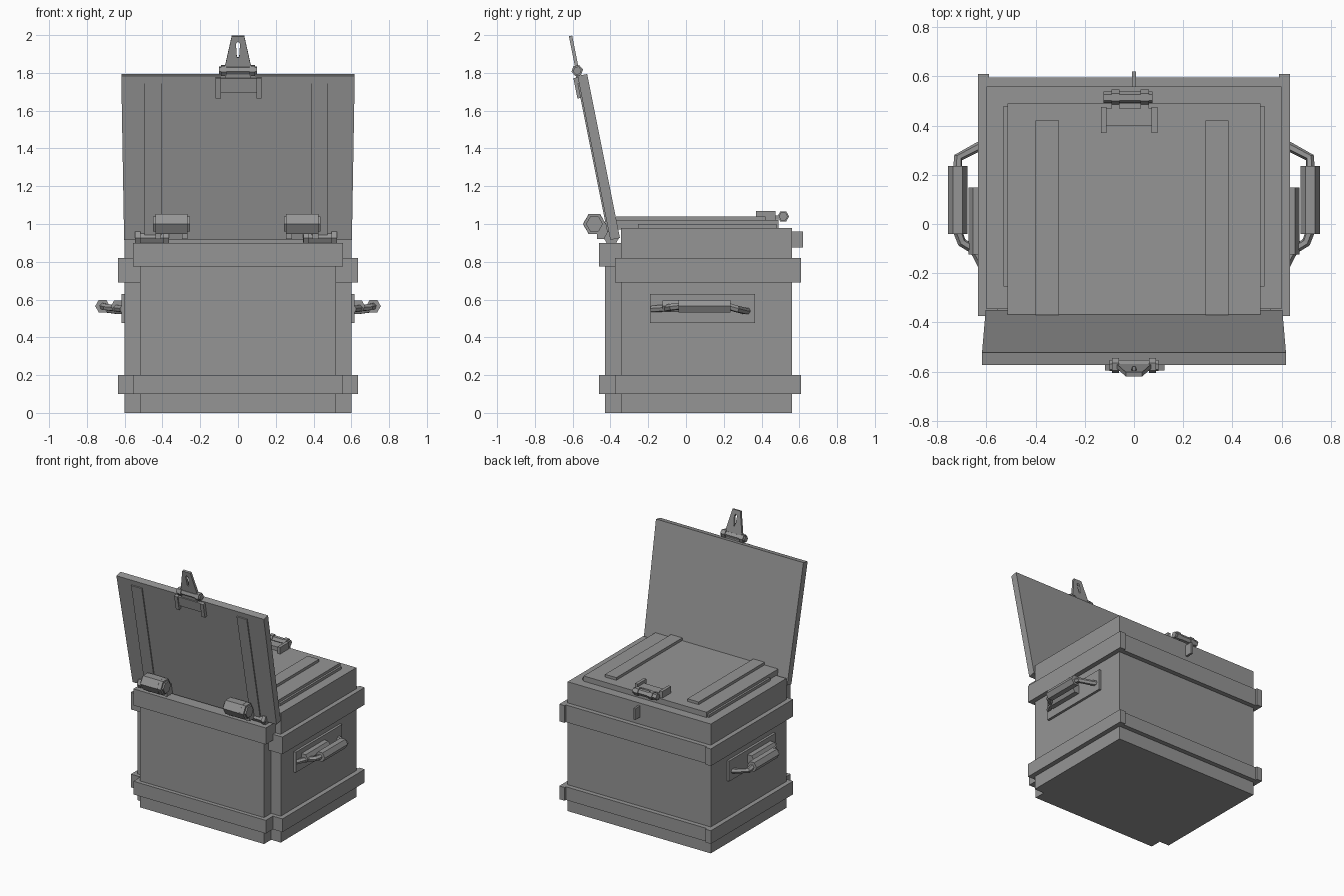
import bpy, bmesh
from math import atan, pi
from mathutils import Matrix, Vector

cube = bpy.data.objects.get("Cube")
if cube:
    bpy.data.objects.remove(cube)

grey = bpy.data.materials.new("grey")
grey.use_nodes = True
COLOUR = (0.3, 0.3, 0.3, 1)
grey.diffuse_color = COLOUR
grey.node_tree.nodes["Principled BSDF"].inputs["Base Color"].default_value = COLOUR

WORLD = Matrix.Identity(4)
# Frame of the open lid: z runs up the lid, -y is its outer face
LID = Matrix.Translation((0, -0.375, 0.921)) @ Matrix.Rotation(atan(0.2), 4, 'X')


def finish(name, bm, matrix=WORLD):
    bmesh.ops.recalc_face_normals(bm, faces=bm.faces)
    mesh = bpy.data.meshes.new(name)
    bm.to_mesh(mesh)
    bm.free()
    mesh.materials.append(grey)
    ob = bpy.data.objects.new(name, mesh)
    ob.matrix_world = matrix
    bpy.context.collection.objects.link(ob)
    return ob


def box(name, x, y, z, matrix=WORLD):
    bm = bmesh.new()
    bmesh.ops.create_cube(bm, size=1)
    for v in bm.verts:
        v.co = [(a + b) / 2 + c * (b - a) for (a, b), c in zip((x, y, z), v.co)]
    return finish(name, bm, matrix)


def prism(name, points, axis, lo, hi, matrix=WORLD):
    """Extrude a 2D outline along axis; outline uses the other two axes in order."""
    bm = bmesh.new()
    verts = []
    for a, b in points:
        co = [a, b]
        co.insert(axis, lo)
        verts.append(bm.verts.new(co))
    face = bm.faces.new(verts)
    out = bmesh.ops.extrude_face_region(bm, geom=[face])["geom"]
    step = Vector((0, 0, 0))
    step[axis] = hi - lo
    bmesh.ops.translate(bm, vec=step, verts=[g for g in out if isinstance(g, bmesh.types.BMVert)])
    return finish(name, bm, matrix)


def barrel(name, axis, centre, radius, lo, hi, matrix=WORLD):
    """Six-sided bar along x or y with a corner pointing sideways."""
    a, b = centre
    ring = [Vector((radius, 0)) for i in range(6)]
    for i, p in enumerate(ring):
        p.rotate(Matrix.Rotation(i * pi / 3, 2))
    return prism(name, [(a + p.x, b + p.y) for p in ring], axis, lo, hi, matrix)


def rod(name, points, radius):
    curve = bpy.data.curves.new(name, 'CURVE')
    curve.dimensions = '3D'
    curve.bevel_depth = radius
    curve.bevel_resolution = 1
    curve.use_fill_caps = True
    spline = curve.splines.new('POLY')
    spline.use_smooth = False
    spline.points.add(len(points) - 1)
    for p, co in zip(spline.points, points):
        p.co = (*co, 1)
    curve.materials.append(grey)
    ob = bpy.data.objects.new(name, curve)
    bpy.context.collection.objects.link(ob)


# Chest body and narrower front panel
box("body", (-0.6, 0.6), (-0.345, 0.56), (0, 0.98))
box("front_panel", (-0.52, 0.52), (-0.43, -0.34), (0, 0.9))

# Bands wrapped around the body and the front panel
for label, side_z, front_z in (("lower", (0.1, 0.2), (0.1, 0.2)),
                               ("upper", (0.69, 0.82), (0.775, 0.9))):
    box(label + "_back_band", (-0.61, 0.61), (0.55, 0.595), side_z)
    box(label + "_front_band", (-0.555, 0.555), (-0.46, -0.43), front_z)
    for side, s in (("left", 1), ("right", -1)):
        name = f"{label}_{side}"
        box(name + "_band", (s * 0.59, s * 0.635), (-0.375, 0.61), side_z)
        box(name + "_band_return", (s * 0.52, s * 0.635), (-0.375, -0.34), side_z)
        box(name + "_front_return", (s * 0.51, s * 0.555), (-0.46, -0.345), front_z)

# Raised top with two battens
box("top_step", (-0.53, 0.53), (-0.255, 0.48), (0.97, 1.0))
box("top_panel", (-0.515, 0.515), (-0.37, 0.49), (0.97, 1.02))
for name, x in (("right_top_batten", (-0.4, -0.305)), ("left_top_batten", (0.29, 0.385))):
    box(name, x, (-0.37, 0.42), (1.01, 1.04))

# Closed latch on the top and its staple on the back
for x in (-0.135, 0.072):
    box("top_latch_arm", (x, x + 0.023), (0.37, 0.475), (1.01, 1.07))
box("top_latch_plate", (-0.115, 0.075), (0.4, 0.47), (1.01, 1.05))
barrel("top_latch_barrel", 0, (0.515, 1.04), 0.024, -0.125, 0.075)
for x in (-0.092, 0.027):
    barrel("top_latch_knuckle", 0, (0.515, 1.04), 0.031, x, x + 0.033)
    box("top_latch_link", (x, x + 0.033), (0.46, 0.51), (1.025, 1.045))
box("back_staple", (-0.008, 0.008), (0.55, 0.62), (0.875, 0.96))

# Open lid with battens on its outer face
prism("lid", [(-0.603, 0), (0.603, 0), (0.618, 0.885), (-0.618, 0.885)], 1, -0.026, 0.026, LID)
for name, x in (("right_lid_batten", (-0.495, -0.405)), ("left_lid_batten", (0.39, 0.475))):
    box(name, x, (-0.034, -0.02), (0.02, 0.845), LID)

# Lid latch: bracket, barrel and slotted hasp
box("lid_latch_plate", (-0.115, 0.12), (-0.042, -0.02), (0.8, 0.875), LID)
for x in (-0.118, 0.098):
    box("lid_latch_arm", (x, x + 0.027), (-0.05, -0.02), (0.768, 0.878), LID)
barrel("lid_latch_barrel", 0, (-0.022, 0.913), 0.023, -0.1, 0.1, LID)
for x in (-0.09, 0.06):
    barrel("lid_latch_knuckle", 0, (-0.022, 0.913), 0.031, x, x + 0.03, LID)
box("lid_latch_link", (-0.07, 0.07), (-0.035, -0.015), (0.87, 0.91), LID)
hasp = prism("hasp", [(0, 0.91), (0.075, 0.91), (0.065, 0.955), (0.033, 1.1), (0, 1.1),
                      (0, 1.07), (0.011, 1.06), (0.006, 0.985), (0, 0.985)],
             1, -0.03, -0.012, LID)
hasp.modifiers.new("Mirror", 'MIRROR')

# Lid hinges: large outer barrel with arms, small pivot at the lid foot
for side, big, small in (("right", -0.352, -0.455), ("left", 0.34, 0.435)):
    barrel(side + "_hinge_barrel", 0, (-0.485, 1.0), 0.045, big - 0.097, big + 0.097)
    barrel(side + "_hinge_core", 0, (-0.485, 1.0), 0.061, big - 0.055, big + 0.055)
    for s in (-1, 1):
        x = big + s * 0.07
        barrel(side + "_hinge_ring", 0, (-0.485, 1.0), 0.06, x - 0.015, x + 0.015)
        box(side + "_hinge_arm", (x - 0.015, x + 0.015), (-0.47, -0.39), (0.92, 1.0))
        x = small + s * 0.075
        barrel(side + "_pivot_ring", 0, (-0.395, 0.925), 0.04, x - 0.014, x + 0.014)
    barrel(side + "_pivot_barrel", 0, (-0.395, 0.925), 0.028, small - 0.09, small + 0.09)

# Carrying handles
for side, s in (("left", 1), ("right", -1)):
    box(side + "_handle_plate", (s * 0.59, s * 0.618), (-0.19, 0.365), (0.475, 0.63))
    barrel(side + "_handle_pivot", 1, (s * 0.637, 0.565), 0.036, -0.125, 0.148)
    barrel(side + "_handle_grip", 1, (s * 0.717, 0.565), 0.039, -0.04, 0.235)
    path = [(0.61, 0.325, 0.54), (0.64, 0.31, 0.54), (0.715, 0.27, 0.55), (0.717, 0.22, 0.565),
            (0.717, -0.03, 0.565), (0.7, -0.075, 0.56), (0.65, -0.105, 0.555), (0.61, -0.18, 0.55)]
    rod(side + "_handle_rod", [(s * x, y, z) for x, y, z in path], 0.019)
